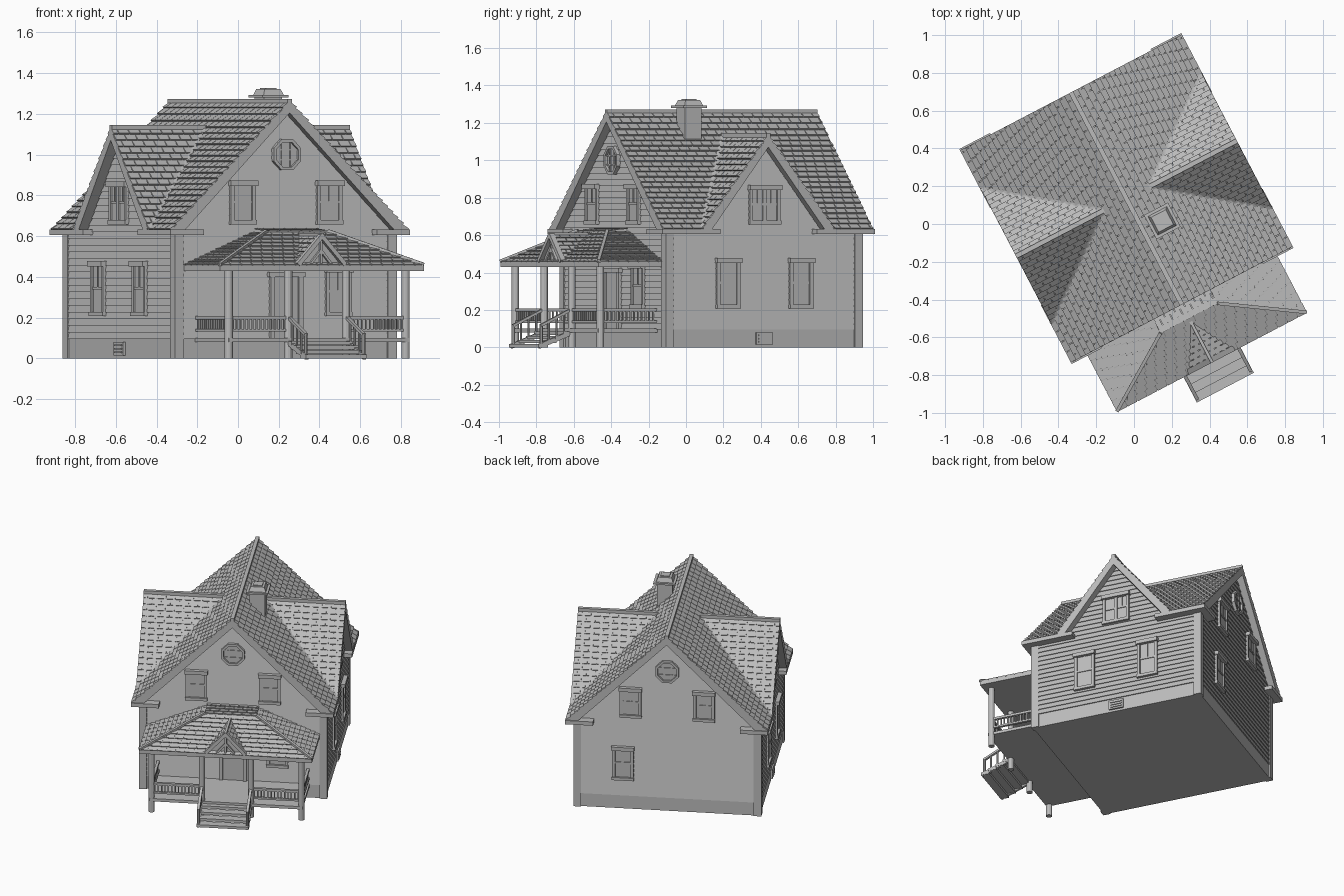
import bpy, bmesh, math
from mathutils import Vector, Matrix

if bpy.data.objects.get("Cube"):
    bpy.data.objects.remove(bpy.data.objects["Cube"])

grey = bpy.data.materials.new("plain grey")
grey.use_nodes = True
COLOUR = (0.5, 0.5, 0.5, 1)
grey.diffuse_color = COLOUR
grey.node_tree.nodes["Principled BSDF"].inputs["Base Color"].default_value = COLOUR

# The house is built square to its own axes, then turned and moved into place
PLACE = Matrix.Translation((-0.04, 0.135, 0)) @ Matrix.Rotation(math.radians(27.6), 4, 'Z')
UP = Vector((0, 0, 1))
A, B = 0.605, 0.585            # half width and half depth of the walls
EAVE, RIDGE, CROSS = 0.63, 1.26, 1.13
RU, RV, CU, CV = 0.655, 0.634, 0.66, 0.40   # roof edges, cross gable edges
VALLEY = RU * (RIDGE - CROSS) / (RIDGE - EAVE)
SIDES = (-1, 1)


class Part:
    """Collects solids, then becomes one object."""
    def __init__(self, name, turn=0):
        self.name, self.bm, self.turn = name, bmesh.new(), turn

    def loft(self, p, q):
        t = Matrix.Rotation(self.turn * math.pi / 2, 4, 'Z')
        p = [self.bm.verts.new(t @ Vector(v)) for v in p]
        q = [self.bm.verts.new(t @ Vector(v)) for v in q]
        self.bm.faces.new(p)
        self.bm.faces.new(q[::-1])
        for i in range(len(p)):
            j = (i + 1) % len(p)
            self.bm.faces.new((p[j], p[i], q[i], q[j]))

    def box(self, x0, x1, y0, y1, z0, z1):
        self.loft(*[[(x0, y0, z), (x1, y0, z), (x1, y1, z), (x0, y1, z)] for z in (z0, z1)])

    def beam(self, p, q, w, h):
        p, q = Vector(p), Vector(q)
        side = (q - p).cross(UP).normalized()
        top = side.cross(q - p).normalized()
        corners = [side * i * w / 2 + top * j * h / 2 for i, j in ((1, 1), (-1, 1), (-1, -1), (1, -1))]
        self.loft([p + c for c in corners], [q + c for c in corners])

    def post(self, x, y, z0, z1, r, n=12):
        ring = [(x + r * math.cos(k * math.tau / n), y + r * math.sin(k * math.tau / n)) for k in range(n)]
        self.loft([(*c, z0) for c in ring], [(*c, z1) for c in ring])

    def tile(self, a, b, c, d, step, width, lift, out=UP, gap=0.002):
        """Lapped courses over the quad with low edge a-b and high edge d-c."""
        a, b, c, d = map(Vector, (a, b, c, d))
        axis = (b - a if (b - a).length > (c - d).length else c - d).normalized()
        n = axis.cross((c + d) - (a + b)).normalized()
        n = n if n.dot(out) > 0 else -n
        rows = max(1, round(((c + d) - (a + b)).length / 2 / step))
        for r in range(rows):
            edges = [(a.lerp(d, t), b.lerp(c, t)) for t in (r / rows, (r + 1) / rows)]
            spans = [(l.dot(axis), e.dot(axis)) for l, e in edges]
            x0, x1 = min(s[0] for s in spans), max(s[1] for s in spans)
            x = x0 - width * (r % 2) / 2
            while x < x1:
                pts = []
                for (l, e), (lo, hi) in zip(edges, spans):
                    pts.append([l + axis * (min(max(v, lo), hi) - lo) for v in (x + gap, x + width - gap)])
                (p, q), (s, t) = pts
                if (q - p).length + (t - s).length > 0.006:
                    self.loft([p, q, t, s], [p + n * lift, q + n * lift, t + n * .001, s + n * .001])
                x += width

    def done(self):
        bmesh.ops.recalc_face_normals(self.bm, faces=self.bm.faces)
        self.bm.transform(PLACE)
        mesh = bpy.data.meshes.new(self.name)
        self.bm.to_mesh(mesh)
        self.bm.free()
        mesh.materials.append(grey)
        bpy.context.collection.objects.link(bpy.data.objects.new(self.name, mesh))


# Solid walls with the main gable and the cross gable
p = Part("house_body")
wall_top = EAVE + (RU - A) * (RIDGE - EAVE) / RU
main = [(-A, 0), (A, 0), (A, wall_top), (0, RIDGE), (-A, wall_top)]
p.loft(*[[(u, v, z) for u, z in main] for v in (-B, B)])
cross = [(-CV, EAVE - .03), (CV, EAVE - .03), (CV, EAVE), (0, CROSS), (-CV, EAVE)]
p.loft(*[[(u, v, z) for v, z in cross] for u in (-A, A)])
p.done()

# Lapped siding on the four walls, above the plain foundation
for turn, name in enumerate(("front", "left", "back", "right")):
    half, d, low, apex, g = (A, B, 0.64, 1.22, A) if turn % 2 == 0 else (B, A, 0.62, 1.08, 0.37)
    p = Part(name + "_siding", turn)
    out = Vector((0, -1, 0))
    p.tile((-half, -d, .095), (half, -d, .095), (half, -d, low), (-half, -d, low), .032, .6, .007, out, 0)
    p.tile((-g, -d, low), (g, -d, low), (0, -d, apex), (0, -d, apex), .032, .6, .007, out, 0)
    p.done()

# Shingles of the main roof and cross gables
p = Part("roof_shingles")
for s in SIDES:
    for e in SIDES:
        ends = [(s * RU, e * RV, EAVE), (s * RU, e * CV, EAVE), (s * VALLEY, 0, CROSS), (s * VALLEY, e * RV, CROSS)]
        if e > 0:
            ends = [ends[i] for i in (1, 0, 3, 2)]
        p.tile(*ends, .042, .06, .01)
        low = (s * CU, e * CV, EAVE)
        ends = [low, low, (s * VALLEY, 0, CROSS), (s * CU, 0, CROSS)]
        p.tile(*ends, .042, .06, .01)
    p.tile((s * VALLEY, -RV, CROSS), (s * VALLEY, RV, CROSS), (0, RV, RIDGE), (0, -RV, RIDGE), .042, .06, .01)
p.done()

# Boxed gable overhangs, eaves and their returns
p = Part("roof_trim")
for s in SIDES:
    for e in SIDES:
        rake = [(0, RIDGE), (RU, EAVE), (RU, .605), (A, .605), (0, 1.205)]
        p.loft(*[[(s * u, e * v, z) for u, z in rake] for v in (B - .01, RV)])
        rake = [(0, CROSS), (CV, EAVE), (CV, .605), (CV - .04, .605), (0, 1.07)]
        p.loft(*[[(s * u, e * v, z) for v, z in rake] for u in (A - .01, CU)])
        eave = [(A - .01, .605), (RU, .605), (RU, EAVE), (A - .01, wall_top)]
        p.loft(*[[(s * u, e * v, z) for u, z in eave] for v in (CV, RV)])
        u0, u1 = sorted((s * A, s * (RU + .008)))
        v0, v1 = sorted((e * .29, e * (RV + .008)))
        p.box(u0, u1, v0, v1, .605, .632)
        u0, u1 = sorted((s * .48, s * (RU + .008)))
        v0, v1 = sorted((e * B, e * (RV + .008)))
        p.box(u0, u1, v0, v1, .605, .632)
        p.beam((s * RU, e * CV, EAVE), (s * VALLEY, 0, CROSS), .02, .02)
    p.beam((s * VALLEY, 0, CROSS + .004), (s * CU, 0, CROSS + .004), .025, .022)
p.beam((0, -RV, RIDGE + .002), (0, RV, RIDGE + .002), .025, .022)
p.done()

# Corner boards
p = Part("corner_boards")
for s in SIDES:
    for e in SIDES:
        x, y = s * (A - .015), e * (B - .015)
        p.box(x - .025, x + .025, y - .025, y + .025, 0, .615)
p.done()


def window(part, d, s, w, z0, z1, sashes=1):
    """Framed sash window on the wall at distance d."""
    h, zm = w / 2, (z0 + z1) / 2
    part.box(s - h, s + h, -d - .009, -d, z0, z1)
    for x in (s - h, s + h):
        part.box(x - .01, x + .01, -d - .018, -d, z0, z1)
    part.box(s - h - .012, s + h + .012, -d - .024, -d, z0 - .012, z0 + .008)
    part.box(s - h - .015, s + h + .015, -d - .032, -d, z1 - .018, z1 + .008)
    for k in range(sashes):
        c = s - h + w * (k + .5) / sashes
        part.box(c - h / sashes, c + h / sashes, -d - .014, -d, zm - .006, zm + .006)
        part.box(c - .004, c + .004, -d - .013, -d, zm, z1)
        if k:
            part.box(s - .012, s + .012, -d - .018, -d, z0, z1)


def round_window(part, d, z, r):
    """Eight-sided gable window with bars."""
    ring = [(math.cos(a), math.sin(a)) for a in (math.tau * (k + .5) / 8 for k in range(8))]
    part.loft(*[[(r * x, -y, z + r * v) for x, v in ring] for y in (d, d + .01)])
    for (x0, v0), (x1, v1) in zip(ring, ring[1:] + ring[:1]):
        part.loft(*[[(k * x * r, -y, z + k * v * r) for k, x, v in ((1, x0, v0), (1, x1, v1), (.8, x1, v1), (.8, x0, v0))]
                    for y in (d, d + .025)])
    for k in (-.3, .3):
        part.box(k * r - .004, k * r + .004, -d - .016, -d, z - .85 * r, z + .85 * r)
        part.box(-.85 * r, .85 * r, -d - .016, -d, z + k * r - .004, z + k * r + .004)


for turn, name in enumerate(("front", "left", "back", "right")):
    p = Part(name + "_windows", turn)
    if turn % 2 == 0:
        for s in SIDES:
            window(p, B, s * .24, .12, .67, .865)
        round_window(p, B, 1.0, .082)
        window(p, B, .29 if turn == 0 else -.29, .12, .22, .44)
    else:
        for s in SIDES:
            window(p, A, s * .22, .12, .22, .47)
        window(p, A, 0, .165, .67, .86, 2)
        p.box(-.05, .05, -A - .012, -A, .015, .08)
        for z in (.03, .047, .064):
            p.box(-.038, .038, -A - .018, -A, z - .004, z + .004)
    p.done()

# Front door
p = Part("front_door")
p.box(-.07, .07, -B - .012, -B, .1, .41)
for s in SIDES:
    p.box(s * .078 - .012, s * .078 + .012, -B - .022, -B, .1, .41)
p.box(-.1, .1, -B - .026, -B, .4, .425)
p.done()

# Chimney
p = Part("chimney")
cu, cv = .113, -.193


def square(r, z):
    return [(cu + i * r, cv + j * r, z) for i, j in ((-1, -1), (1, -1), (1, 1), (-1, 1))]


p.loft(square(.05, 1.0), square(.05, 1.285))
p.loft(square(.072, 1.28), square(.072, 1.292))
p.loft(square(.056, 1.292), square(.044, 1.322))
p.loft(square(.03, 1.32), square(.03, 1.328))
p.done()

# Porch roof: hipped, with a small gable over the steps
PU, PV, TU, TV, PZ, TZ = .565, -.975, .17, -.715, .455, .62
p = Part("porch_roof")
p.box(-PU, PU, PV, -B, .43, PZ)
p.loft([(-PU, PV, PZ), (PU, PV, PZ), (PU, -B, PZ), (-PU, -B, PZ)],
       [(-TU, TV, TZ), (TU, TV, TZ), (TU, -B, TZ), (-TU, -B, TZ)])
p.tile((-PU, PV, PZ), (PU, PV, PZ), (TU, TV, TZ), (-TU, TV, TZ), .034, .06, .008)
p.tile((-TU, TV, TZ), (TU, TV, TZ), (TU, -B, TZ + .015), (-TU, -B, TZ + .015), .034, .06, .008)
p.loft(*[[(-.12, v, .45), (.12, v, .45), (0, v, .595)] for v in (-.955, -.72)])
for s in SIDES:
    p.tile((s * PU, PV, PZ), (s * PU, -B, PZ), (s * TU, -B, TZ), (s * TU, TV, TZ), .034, .06, .008)
    p.beam((s * PU, PV, PZ + .006), (s * TU, TV, TZ + .006), .018, .016)
    p.tile((s * .13, -.98, .46), (s * .13, -.965, .46), (0, -.735, .605), (0, -.98, .605), .034, .06, .007)
    p.beam((s * .13, -.965, .46), (0, -.965, .6), .03, .022)
    p.beam((s * .06, -.96, .46), (0, -.96, .53), .02, .012)
p.box(-.006, .006, -.97, -.95, .455, .59)
p.beam((0, -.98, .608), (0, -.735, .608), .016, .014)
p.done()

# Porch floor and posts
p = Part("porch_floor")
p.box(-.5, .5, -.945, -B, .08, .1)
p.done()
FX, SX, FY = .49, .16, -.925
p = Part("porch_posts")
for x in (-FX, -SX, SX, FX):
    p.post(x, FY, 0, .435, .02)
p.done()

# Porch railings with balusters
p = Part("porch_railings")
for s in SIDES:
    for a, b, n in (((s * FX, FY), (s * SX, FY), 15), ((s * FX, FY), (s * FX, -B), 15)):
        for z, h in ((.2, .016), (.137, .012)):
            p.beam((*a, z), (*b, z), .018, h)
        for k in range(1, n):
            x, y = (a[i] + (b[i] - a[i]) * k / n for i in (0, 1))
            p.box(x - .004, x + .004, y - .004, y + .004, .137, .2)
p.done()

# Front steps with handrails
p = Part("front_steps")
for k in range(4):
    y = -1.13 + k * .05
    p.box(-.17, .17, y, y + .056, k * .022, .018 + k * .022)
for s in SIDES:
    x = s * SX
    p.beam((x, FY, .205), (x, -1.115, .115), .018, .014)
    p.beam((x, FY, .08), (x, -1.125, .005), .016, .025)
    for k in range(4):
        y = -1.11 + k * .046
        p.post(x, y, .01 + k * .02, .117 + k * .022, .006 if k else .01, 8)
p.done()
